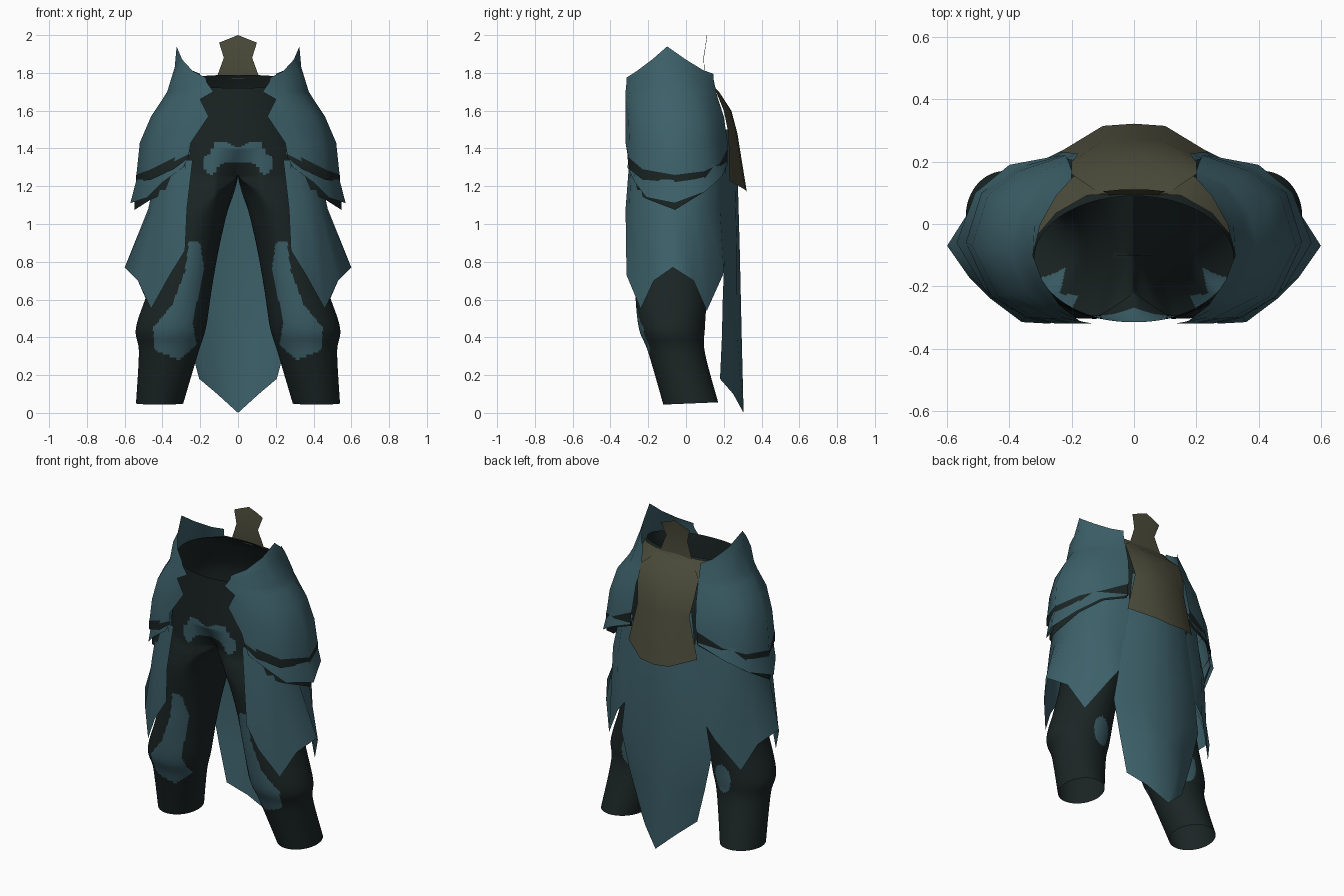
import bpy, bmesh, math


def material(name, rgb):
    m = bpy.data.materials.new(name)
    m.diffuse_color = (*rgb, 1)
    return m


TEAL = material("teal_cloth", (0.046, 0.117, 0.142))
DARK = material("dark_cloth", (0.011, 0.018, 0.018))
OLIVE = material("olive_leather", (0.07, 0.07, 0.043))


def finish(name, bm, mats, angle=85):
    me = bpy.data.meshes.new(name)
    bm.to_mesh(me)
    bm.free()
    ob = bpy.data.objects.new(name, me)
    bpy.context.collection.objects.link(ob)
    for m in mats:
        me.materials.append(m)
    mod = ob.modifiers.new("mirror", 'MIRROR')
    mod.merge_threshold = 0.002
    bpy.ops.object.select_all(action='DESELECT')
    ob.select_set(True)
    bpy.context.view_layer.objects.active = ob
    bpy.ops.object.shade_smooth_by_angle(angle=math.radians(angle))
    return ob


def sheet(name, rows, mat):
    """Single-sided cloth panel on +x, columns front to back, mirrored."""
    bm = bmesh.new()
    grid = [[bm.verts.new(p) for p in r] for r in rows]
    for a, b in zip(grid, grid[1:]):
        for i in range(len(a) - 1):
            bm.faces.new((a[i], b[i], b[i + 1], a[i + 1]))
    return finish(name, bm, [mat])


def level(z, pts):
    return [(x, y, z) for x, y in pts]


def inside(x, z, poly):
    hit = False
    for (x1, z1), (x2, z2) in zip(poly, poly[1:] + poly[:1]):
        if (z1 > z) != (z2 > z) and x < x1 + (z - z1) * (x2 - x1) / (z2 - z1):
            hit = not hit
    return hit


def spline(p0, p1, p2, p3, t):
    return [0.5 * (2 * b + (c - a) * t + (2 * a - 5 * b + 4 * c - d) * t * t
                   + (3 * b - a - 3 * c + d) * t ** 3)
            for a, b, c, d in zip(p0, p1, p2, p3)]


# Trousers: z, ridge x, inner x, outer x, front y, back y, tilt
SECTIONS = [
    (1.755, 0, 0, .32, -.315, .09, .035), (1.68, 0, 0, .325, -.315, .135, .03),
    (1.55, 0, 0, .36, -.315, .20, 0), (1.40, 0, 0, .38, -.315, .21, 0),
    (1.26, 0, 0, .39, -.31, .21, 0), (1.17, .11, .02, .39, -.305, .20, 0),
    (1.05, .20, .06, .40, -.30, .17, 0), (.85, .26, .105, .42, -.28, .14, 0),
    (.65, .31, .14, .475, -.27, .115, 0), (.45, .355, .17, .54, -.25, .10, 0),
    (.32, .375, .21, .525, -.20, .10, 0), (.05, .415, .29, .54, -.12, .17, .006)]
KNEE = [(.20, .90), (.26, .91), (.28, .75), (.35, .57), (.45, .45), (.44, .33),
        (.31, .28), (.22, .36), (.24, .48), (.18, .76)]
CROTCH = [(-.01, 1.40), (.05, 1.43), (.12, 1.43), (.15, 1.37), (.19, 1.35),
          (.17, 1.27), (.13, 1.26), (.10, 1.31), (.05, 1.33), (-.01, 1.32)]


def build_trousers():
    bm = bmesh.new()
    n, sub, rings = 128, 18, []
    last = len(SECTIONS) - 1
    for k in range(last * sub + 1):
        i = min(k // sub, last - 1)
        q = [SECTIONS[max(0, min(last, i + d))] for d in (-1, 0, 1, 2)]
        z, c, x0, x1, yf, yb, tilt = spline(*q, k / sub - i)
        c, x0 = max(c, 0), max(x0, 0)
        ring = []
        for j in range(n):
            t = 2 * math.pi * j / n
            s, co = math.sin(t), math.cos(t)
            x = max(0, c + s * ((x1 - c) if s > 0 else (c - x0)))
            y = (yf + yb) / 2 - (yb - yf) / 2 * co
            # hollow under the front of the crotch
            if y < -.1 and x < .12 and 1.0 < z < 1.40:
                w = min(1, (1.40 - z) / .15, (z - 1.0) / .15)
                y = min(-.1, y + .09 * w * (1 - x / .12))
            ring.append(bm.verts.new((x, y, z - tilt * co)))
        rings.append(ring)
    for a, b in zip(rings, rings[1:]):
        for j in range(n):
            bm.faces.new((a[j], b[j], b[(j + 1) % n], a[(j + 1) % n]))
    # open the seam between the two halves
    seam = [f for f in bm.faces if all(v.co.x < 1e-4 for v in f.verts)]
    bmesh.ops.delete(bm, geom=seam, context='FACES')
    # knee, crotch and calf patches
    for f in bm.faces:
        x, y, z = f.calc_center_median()
        front = y < -.06 and (inside(x, z, KNEE) or inside(x, z, CROTCH))
        calf = y > 0 and ((x - .32) / .06) ** 2 + ((z - .45) / .09) ** 2 < 1
        f.material_index = 1 if front or calf else 0
    finish("trousers", bm, [DARK, TEAL])


build_trousers()

# Upper hip plates with pointed tops
hip = [
    [(.17, -.315, 1.775), (.24, -.26, 1.81), (.295, -.18, 1.87), (.325, -.10, 1.94),
     (.30, 0, 1.87), (.25, .09, 1.815), (.20, .145, 1.795)],
    [(.165, -.315, 1.75), (.25, -.275, 1.78), (.32, -.19, 1.81), (.335, -.10, 1.83),
     (.32, 0, 1.81), (.275, .09, 1.78), (.20, .145, 1.77)],
    level(1.70, [(.13, -.32), (.24, -.30), (.33, -.21), (.375, -.09), (.35, .03),
                 (.29, .12), (.20, .16)]),
    level(1.66, [(.20, -.32), (.25, -.305), (.35, -.215), (.40, -.09), (.37, .04),
                 (.30, .13), (.20, .17)]),
    level(1.57, [(.155, -.32), (.27, -.305), (.40, -.23), (.46, -.08), (.43, .07),
                 (.34, .15), (.21, .20)]),
    level(1.43, [(.25, -.32), (.32, -.30), (.44, -.23), (.52, -.07), (.47, .09),
                 (.37, .17), (.22, .22)]),
    [(.26, -.31, 1.37), (.34, -.30, 1.33), (.46, -.23, 1.27), (.54, -.06, 1.24),
     (.49, .10, 1.26), (.38, .18, 1.30), (.23, .22, 1.38)]]
sheet("hip_plate", hip, TEAL)

# Second hip layer
lower = [
    level(1.38, [(.25, -.30), (.32, -.29), (.43, -.22), (.50, -.07), (.46, .09),
                 (.36, .165), (.22, .21)]),
    [(.29, -.31, 1.30), (.40, -.27, 1.22), (.48, -.21, 1.14), (.57, -.06, 1.11),
     (.51, .10, 1.17), (.40, .19, 1.25), (.24, .22, 1.32)]]
sheet("lower_hip_plate", lower, TEAL)


# Dark trim hanging below each hip layer, drop given per column
def trim(name, edge, scale, drops):
    top = [(x * scale, y * scale, z + .02) for x, y, z in edge]
    low = [(x * scale, y * scale, z - d) for (x, y, z), d in zip(edge, drops)]
    sheet(name, [top, low], DARK)


trim("hip_trim", hip[-1], 1.0, [.02, .04, .035, .02, .03, .045, .06])
trim("lower_hip_trim", lower[-1], .96, [.04, .06, .01, .035, .0, .0, .01])

# Long side skirt with two points
sheet("side_skirt", [
    level(1.34, [(.24, -.30), (.31, -.29), (.39, -.23), (.41, -.16), (.42, -.07),
                 (.41, .03), (.39, .09), (.32, .17), (.21, .21)]),
    level(1.08, [(.27, -.32), (.35, -.30), (.43, -.24), (.46, -.16), (.475, -.07),
                 (.46, .04), (.44, .10), (.35, .18), (.22, .215)]),
    [(.28, -.315, .86), (.36, -.315, .73), (.46, -.24, .55), (.53, -.17, .70),
     (.60, -.07, .77), (.53, .04, .70), (.46, .11, .54), (.34, .20, .74),
     (.25, .21, .86)]], TEAL)

# Long back cloth ending in a point
sheet("back_cloth", [
    level(1.50, [(.18, .20), (.10, .23), (0, .24)]),
    level(1.20, [(.22, .21), (.12, .26), (0, .275)]),
    level(.85, [(.28, .205), (.15, .27), (0, .285)]),
    level(.62, [(.315, .195), (.16, .27), (0, .29)]),
    level(.40, [(.265, .19), (.14, .27), (0, .295)]),
    [(.205, .18, .18), (.11, .25, .10), (0, .305, 0)]], TEAL)

# Back plate, belt and upright tab
sheet("back_plate", [
    level(1.77, [(.12, .105), (.06, .105), (0, .105)]),
    level(1.70, [(.20, .16), (.10, .175), (0, .175)]),
    level(1.60, [(.20, .20), (.10, .235), (0, .24)]),
    level(1.48, [(.18, .225), (.10, .265), (0, .272)]),
    [(.24, .23, 1.23), (.10, .315, 1.18), (0, .322, 1.17)]], OLIVE)
sheet("back_belt", [
    [(.305, -.03, 1.755), (.25, .035, 1.77), (.15, .092, 1.785), (0, .10, 1.785)],
    level(1.68, [(.33, 0), (.285, .09), (.19, .155), (0, .168)])], OLIVE)
sheet("back_tab", [
    [(.10, .105, 1.96), (.05, .11, 1.98), (0, .11, 2.0)],
    level(1.88, [(.075, .092), (.04, .095), (0, .095)]),
    level(1.77, [(.115, .10), (.06, .10), (0, .10)])], OLIVE)
